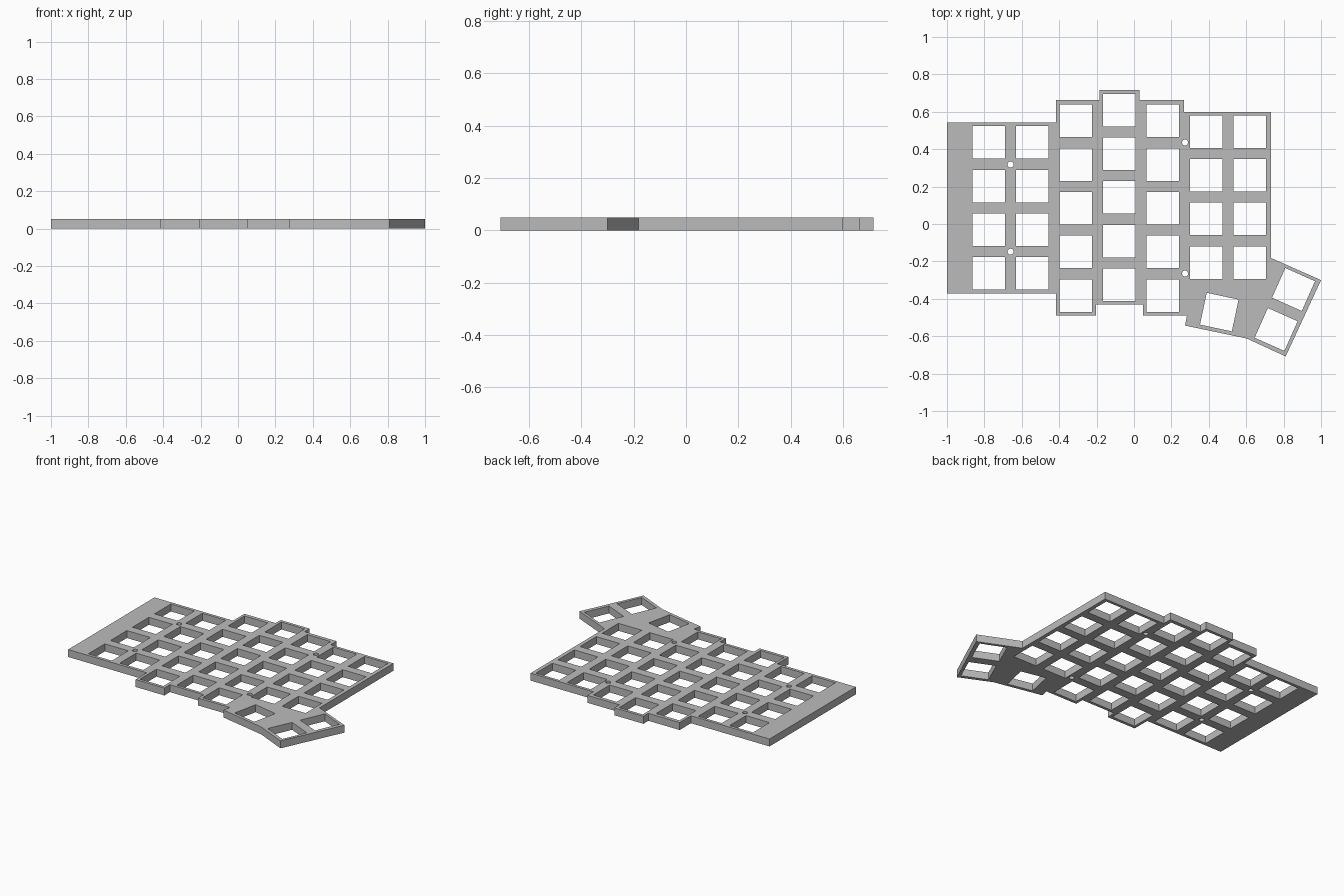
import bpy
import bmesh
import math
from mathutils import Vector, Matrix

THICK = 0.05
KEY = 0.174      # side of a key opening
PITCH = 0.2335   # spacing between keys

cube = bpy.data.objects.get("Cube")
if cube:
    bpy.data.objects.remove(cube, do_unlink=True)

grey = bpy.data.materials.new("plate grey")
grey.use_nodes = True
colour = (0.5, 0.5, 0.5, 1)
grey.diffuse_color = colour
grey.node_tree.nodes["Principled BSDF"].inputs["Base Color"].default_value = colour

curve = bpy.data.curves.new("plate_profile", "CURVE")
curve.dimensions = "2D"
curve.fill_mode = "BOTH"
curve.extrude = THICK / 2


def add_loop(points):
    spline = curve.splines.new("POLY")
    spline.points.add(len(points) - 1)
    for p, (x, y) in zip(spline.points, points):
        p.co = (x, y, 0, 1)
    spline.use_cyclic_u = True


def add_key(x, y, degrees=0):
    turn = Matrix.Rotation(math.radians(degrees), 2)
    h = KEY / 2
    corners = [(-h, -h), (h, -h), (h, h), (-h, h)]
    add_loop([Vector((x, y)) + turn @ Vector(c) for c in corners])


def add_screw_hole(x, y, radius=0.016, sides=24):
    angles = [2 * math.pi * i / sides for i in range(sides)]
    add_loop([(x + radius * math.cos(a), y + radius * math.sin(a)) for a in angles])


# Stepped outline with the angled thumb corner
add_loop([
    (-1, 0.543), (-0.417, 0.543), (-0.417, 0.663), (-0.185, 0.663),
    (-0.185, 0.716), (0.03, 0.716), (0.03, 0.663), (0.267, 0.663),
    (0.267, 0.6), (0.733, 0.6), (0.733, -0.182), (1, -0.3),
    (0.811, -0.708), (0.602, -0.612), (0.273, -0.543), (0.283, -0.49),
    (0.048, -0.49), (0.048, -0.431), (-0.203, -0.431), (-0.203, -0.49),
    (-0.417, -0.49), (-0.417, -0.372), (-1, -0.372),
])

# Key columns: centre of the top key and number of keys
columns = [(0.436, 4), (0.436, 4), (0.551, 5), (0.609, 5),
           (0.551, 5), (0.494, 4), (0.494, 4)]
for i, (top, count) in enumerate(columns):
    for row in range(count):
        add_key(-0.777 + i * 0.2328, top - row * PITCH)

# Thumb keys
add_key(0.456, -0.471, -12)
add_key(0.853, -0.35, -24)
add_key(0.76, -0.564, -24)

# Screw holes
for x, y in [(-0.66, 0.318), (-0.66, -0.148), (0.273, 0.436), (0.273, -0.265)]:
    add_screw_hole(x, y)

# Turn the filled profile into a welded mesh plate resting on the ground
profile = bpy.data.objects.new("plate_profile", curve)
bpy.context.collection.objects.link(profile)
graph = bpy.context.evaluated_depsgraph_get()
mesh = bpy.data.meshes.new_from_object(profile.evaluated_get(graph))
bpy.data.objects.remove(profile, do_unlink=True)

bm = bmesh.new()
bm.from_mesh(mesh)
bmesh.ops.remove_doubles(bm, verts=bm.verts, dist=0.0001)
bmesh.ops.translate(bm, verts=bm.verts, vec=(0, 0, THICK / 2))
bmesh.ops.recalc_face_normals(bm, faces=bm.faces)
for face in bm.faces:
    face.smooth = False
bm.to_mesh(mesh)
bm.free()

mesh.name = "key_plate"
mesh.materials.clear()
mesh.materials.append(grey)
plate = bpy.data.objects.new("key_plate", mesh)
bpy.context.collection.objects.link(plate)
